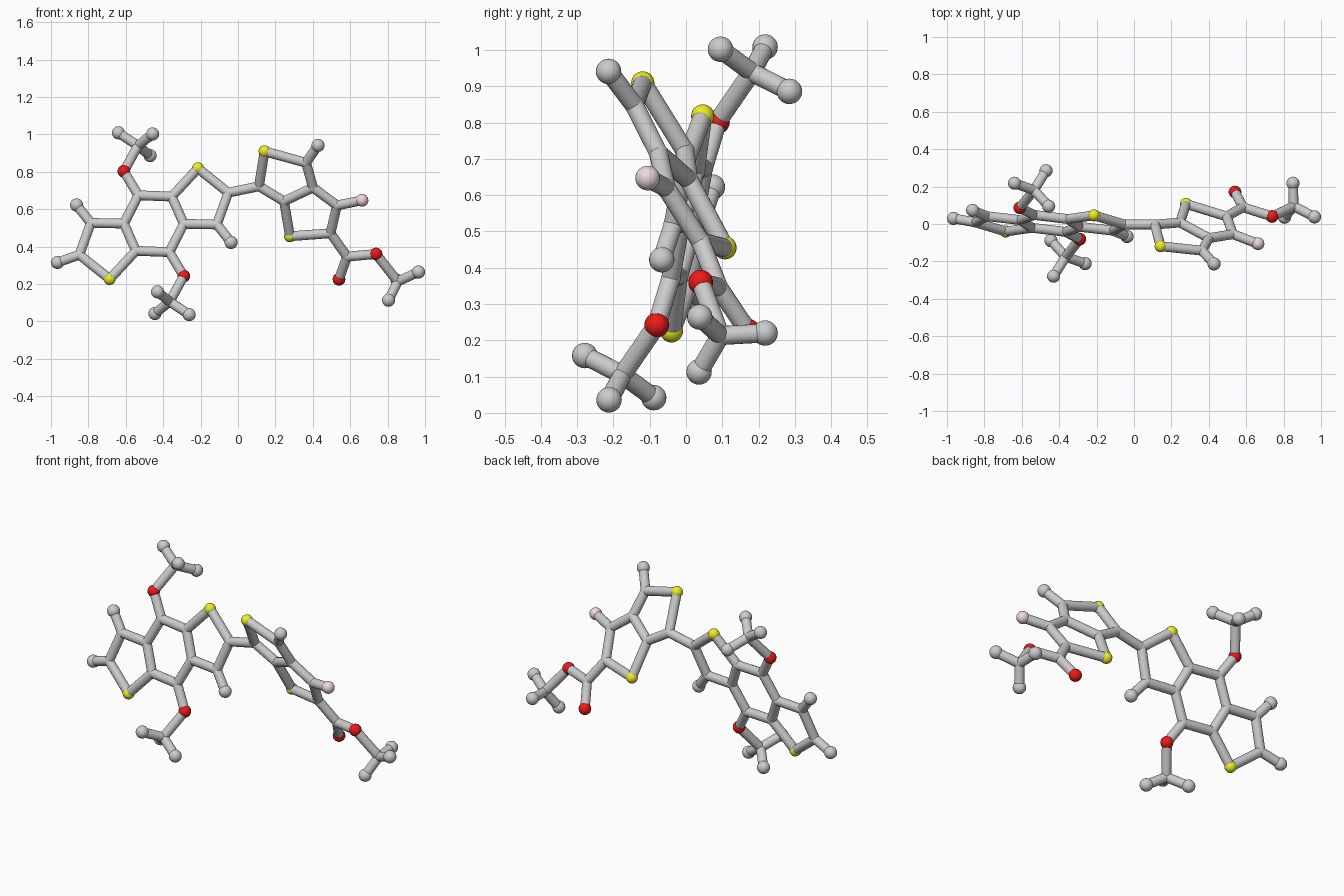
import bpy, bmesh
from mathutils import Vector, Matrix

if "Cube" in bpy.data.objects:
    bpy.data.objects.remove(bpy.data.objects["Cube"])

BOND_R, BALL_R = 0.026, 0.034


def material(name, rgb):
    m = bpy.data.materials.new(name)
    m.diffuse_color = (*rgb, 1)
    m.use_nodes = True
    m.node_tree.nodes["Principled BSDF"].inputs["Base Color"].default_value = m.diffuse_color
    return m


SULFUR = material("yellow", (0.85, 0.85, 0.02))
OXYGEN = material("red", (0.85, 0.01, 0.01))
FLUORINE = material("pale_pink", (0.85, 0.68, 0.72))


def finish(bm, name, mat=None):
    for f in bm.faces:
        f.smooth = True
    me = bpy.data.meshes.new(name)
    bm.to_mesh(me)
    bm.free()
    for e in me.edges:
        e.use_edge_sharp = False
    ob = bpy.data.objects.new(name, me)
    bpy.context.collection.objects.link(ob)
    if mat:
        me.materials.append(mat)


def balls(name, points, r=BALL_R, mat=None):
    bm = bmesh.new()
    for p in points:
        bmesh.ops.create_uvsphere(bm, u_segments=24, v_segments=14, radius=r,
                                  matrix=Matrix.Translation(p))
    finish(bm, name, mat)


def rods(name, pairs):
    bm = bmesh.new()
    for a, b in pairs:
        d = b - a
        rot = d.to_track_quat('Z', 'Y').to_matrix().to_4x4()
        bmesh.ops.create_cone(bm, cap_ends=False, segments=20, radius1=BOND_R,
                              radius2=BOND_R, depth=d.length,
                              matrix=Matrix.Translation((a + b) / 2) @ rot)
    finish(bm, name)


def build(label, atoms, bonds):
    """Draw one molecule section; the first letter of each key is its kind."""
    rods(label + "_rods", [(atoms[a], atoms[b]) for a, b in
                           (s.split("-") for s in bonds.split())])
    kinds = (("c", "joints", BOND_R + 0.001, None), ("e", "end_balls", BALL_R + 0.001, None),
             ("s", "sulfur_balls", BALL_R - 0.002, SULFUR),
             ("o", "oxygen_balls", BALL_R, OXYGEN),
             ("f", "fluorine_ball", BALL_R, FLUORINE))
    for key, part, r, mat in kinds:
        pts = [p for k, p in atoms.items() if k[0] == key]
        if pts:
            balls(label + "_" + part, pts, r, mat)


# Left three-ring section: one half, point-mirrored through its centre
centre = Vector((-0.45, 0.003, 0.522))


def left_plane(x, z):
    return Vector((x, -0.112 * x + 0.235 * z, z))


half = {
    "cA": left_plane(-0.083, 0.152), "cB": left_plane(0.096, 0.145),
    "cD": left_plane(0.160, -0.001), "cC3": left_plane(0.337, -0.004),
    "cC2": left_plane(0.398, 0.166), "s1": left_plane(0.236, 0.296),
    "eH": left_plane(0.413, -0.100), "o1": left_plane(-0.160, 0.280),
    "cK": Vector((-0.085, 0.178, 0.417)),
    "eK1": Vector((-0.189, 0.215, 0.486)), "eK2": Vector((-0.006, 0.092, 0.480)),
    "eK3": Vector((-0.020, 0.282, 0.364)),
}
half_bonds = "cA-cB cB-cD cD-cC3 cC3-cC2 cC2-s1 s1-cB cC3-eH cA-o1 o1-cK cK-eK1 cK-eK2 cK-eK3"
left = {}
for k, p in half.items():
    left[k] = centre + p
    left[k + "m"] = centre - p
left["eEnd"] = Vector((-0.965, 0.03, 0.315))
bonds = half_bonds + " " + " ".join(
    "-".join(n + "m" for n in b.split("-")) for b in half_bonds.split())
build("three_ring", left, bonds + " cD-cAm cDm-cA cC2m-eEnd")


# Right two-ring section with its side chain, lying in a tilted plane
def right_plane(x, z):
    return Vector((x, 0.444 - 0.265 * x - 0.578 * z, z))


flat = {
    "c1": (0.112, 0.722), "s1": (0.142, 0.909), "c2": (0.364, 0.848),
    "e2": (0.428, 0.941), "c3": (0.401, 0.715), "c4": (0.246, 0.642),
    "s2": (0.278, 0.455), "c5": (0.495, 0.471), "c6": (0.529, 0.620),
    "f1": (0.663, 0.647), "c7": (0.583, 0.346), "o1": (0.540, 0.225),
    "o2": (0.738, 0.360), "c8": (0.854, 0.213),
}
right = {k: right_plane(*v) for k, v in flat.items()}
right.update(e3=Vector((0.805, 0.036, 0.113)), e4=Vector((0.965, 0.038, 0.264)),
             e5=Vector((0.850, 0.218, 0.220)))
build("two_ring", right,
      "c1-s1 s1-c2 c2-e2 c2-c3 c3-c4 c4-c1 c4-s2 s2-c5 c5-c6 c6-c3 c6-f1 "
      "c5-c7 c7-o1 c7-o2 o2-c8 c8-e3 c8-e4 c8-e5")

# Rod joining the two sections
rods("linking_rod", [(left["cC2"], right["c1"])])
